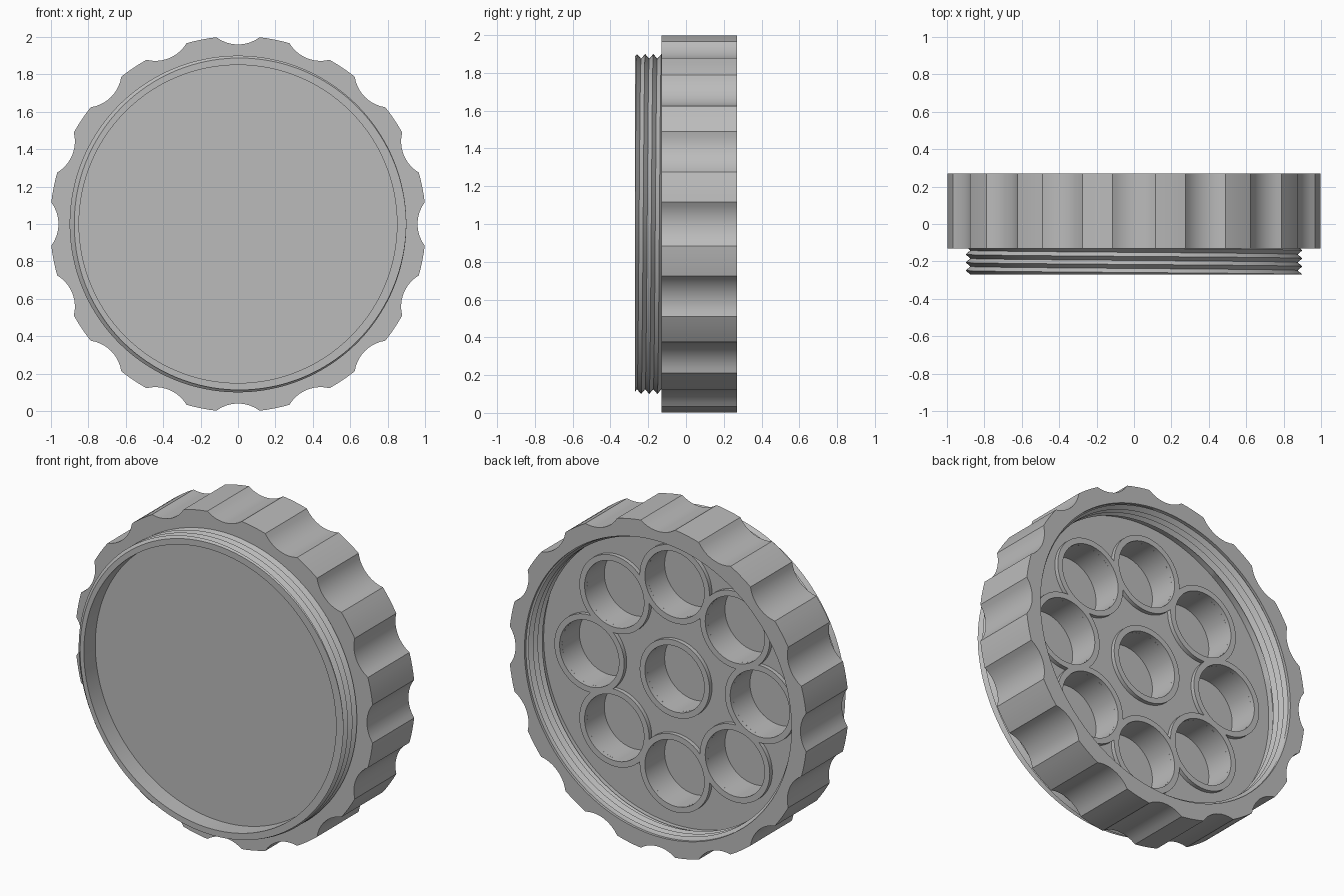
import bpy, bmesh
from math import pi, sin, cos, sqrt, acos, radians

cube = bpy.data.objects.get("Cube")
if cube:
    bpy.data.objects.remove(cube, do_unlink=True)

grey = bpy.data.materials.new("plain grey")
grey.use_nodes = True
grey.diffuse_color = (0.5, 0.5, 0.5, 1)
grey.node_tree.nodes["Principled BSDF"].inputs["Base Color"].default_value = grey.diffuse_color

GRIPS, OUTER, SCOOP_R, SCOOP_D = 16, 1.005, 0.195, 1.155
FRONT, SHOULDER, BACK = -0.27, -0.13, 0.27
CUP_FLOOR, DECK, RIM_TOP = -0.08, 0.085, 0.11
BORE, CUP_R, CUP_RIM_R, CUP_RING = 0.90, 0.20, 0.235, 0.575
PITCH = 0.043

# Angles shared by every ring: scoop samples plus land samples for each grip
edge = acos((SCOOP_D**2 + OUTER**2 - SCOOP_R**2) / (2 * SCOOP_D * OUTER))
step = 2 * pi / GRIPS
angles = []
for g in range(GRIPS):
    angles += [g * step - edge + 2 * edge * i / 10 for i in range(10)]
    angles += [g * step + edge + (step - 2 * edge) * i / 4 for i in range(4)]
angles.append(angles[0] + 2 * pi)


def grip_radius(a):
    """Outer radius with a round scoop centred on each grip."""
    p = (a + step / 2) % step - step / 2
    if abs(p) >= edge - 1e-6:
        return OUTER
    return SCOOP_D * cos(p) - sqrt(SCOOP_R**2 - (SCOOP_D * sin(p))**2)


def thread(a, lo, hi, root, crest):
    """Points of a V thread running from lo to hi, advanced along a helix."""
    turn = PITCH * a / (2 * pi)

    def radius(y):
        t = ((y - lo - turn) / PITCH) % 1
        return root + (crest - root) * abs(2 * t - 1)

    points = []
    for k in range(-3, int(2 * (hi - lo) / PITCH) + 4):
        y = min(max(lo + turn + k * PITCH / 2, lo), hi)
        points.append((radius(y), y))
    return points


def finish(obj):
    obj.data.materials.clear()
    obj.data.materials.append(grey)
    bpy.ops.object.select_all(action='DESELECT')
    obj.select_set(True)
    bpy.context.view_layer.objects.active = obj
    bpy.ops.object.shade_smooth_by_angle(angle=radians(30))


def link(name, data):
    obj = bpy.data.objects.new(name, data)
    bpy.context.collection.objects.link(obj)
    return obj


def lathe(name, profile, closed=False, centre=(0, 1)):
    """Revolve profile(angle) -> [(radius, y)] around the y direction."""
    bm = bmesh.new()
    cols = [[bm.verts.new((centre[0] + r * cos(a), y, centre[1] + r * sin(a)))
             for r, y in profile(a)] for a in angles]
    for c0, c1 in zip(cols, cols[1:]):
        n = len(c0)
        for j in range(n if closed else n - 1):
            k = (j + 1) % n
            bm.faces.new((c0[j], c0[k], c1[k], c1[j]))
    bmesh.ops.remove_doubles(bm, verts=bm.verts, dist=1e-5)
    bmesh.ops.dissolve_degenerate(bm, edges=bm.edges, dist=1e-5)
    bmesh.ops.recalc_face_normals(bm, faces=bm.faces)
    mesh = bpy.data.meshes.new(name)
    bm.to_mesh(mesh)
    bm.free()
    obj = link(name, mesh)
    finish(obj)
    return obj


# Outer shell: recessed front, threaded spigot, gripped wall, threaded bore
def shell(a):
    grip = grip_radius(a)
    front = [(0, -0.16), (0.85, -0.16), (0.85, FRONT)]
    spigot = thread(a, FRONT, SHOULDER, 0.875, 0.90)
    wall = [(grip, SHOULDER), (grip, BACK), (BORE, BACK), (BORE, 0.255)]
    bore = thread(a, 0.125, 0.25, 0.905, 0.88)[::-1]
    inside = [(BORE, 0.12), (BORE, CUP_FLOOR), (0, CUP_FLOOR)]
    return front + spigot + wall + bore + inside


lathe("threaded_shell", shell)

# Cup positions: one in the middle and eight around it
centres = [(0, 0)] + [(CUP_RING * cos(i * pi / 4), CUP_RING * sin(i * pi / 4)) for i in range(8)]

# Deck plate with round holes, from a filled flat curve
curve = bpy.data.curves.new("deck_outline", 'CURVE')
curve.dimensions = '2D'
curve.fill_mode = 'BOTH'
curve.extrude = (DECK - CUP_FLOOR) / 2
for (cx, cz), rad, count in [((0, 0), BORE, 128)] + [(c, CUP_R, 64) for c in centres]:
    spline = curve.splines.new('POLY')
    spline.points.add(count - 1)
    spline.use_cyclic_u = True
    for i, p in enumerate(spline.points):
        t = 2 * pi * i / count
        p.co = (cx + rad * cos(t), cz + rad * sin(t), 0, 1)
outline = link("deck_outline", curve)
bpy.context.view_layer.update()
mesh = bpy.data.meshes.new_from_object(outline.evaluated_get(bpy.context.evaluated_depsgraph_get()))
bpy.data.objects.remove(outline, do_unlink=True)
deck = link("cup_deck", mesh)
deck.rotation_euler.x = pi / 2
deck.location = (0, (DECK + CUP_FLOOR) / 2, 1)
finish(deck)

# Raised rim around each cup
for i, (cx, cz) in enumerate(centres):
    ring = [(CUP_R, DECK - 0.01), (CUP_R, RIM_TOP), (CUP_RIM_R, RIM_TOP), (CUP_RIM_R, DECK - 0.01)]
    lathe(f"cup_rim_{i + 1}", lambda a: ring, closed=True, centre=(cx, cz + 1))
